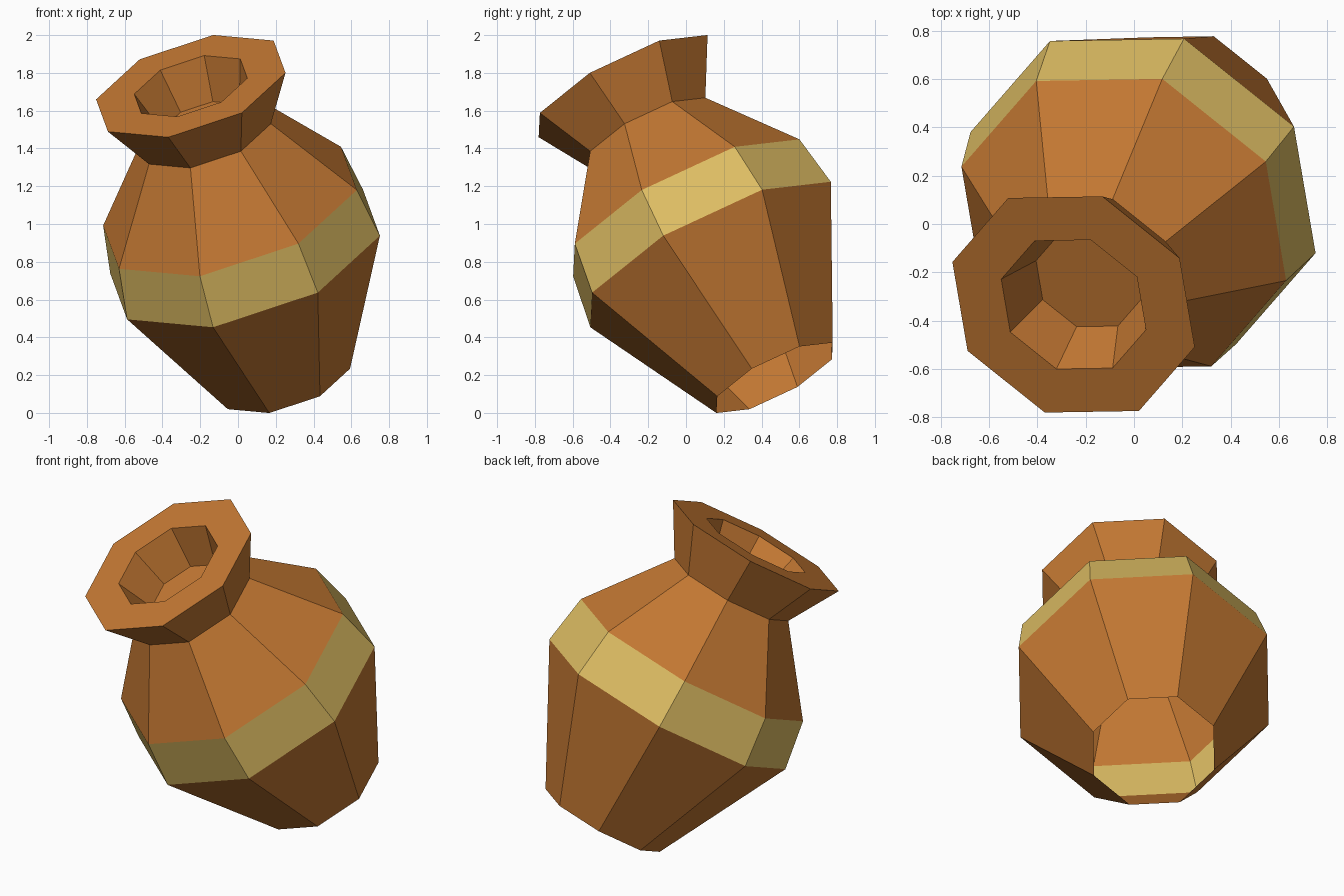
import bpy, bmesh, math
from mathutils import Vector

if "Cube" in bpy.data.objects:
    bpy.data.objects.remove(bpy.data.objects["Cube"])


def mat(name, col):
    m = bpy.data.materials.new(name)
    m.diffuse_color = (*col, 1)
    m.use_nodes = True
    m.node_tree.nodes["Principled BSDF"].inputs["Base Color"].default_value = m.diffuse_color
    return m


SIDES = 8
# Tilted frame of the pot: axis direction and two cross directions
mouth = Vector((-0.25, -0.333, 1.73))
axis = Vector((-0.275, -0.443, 0.853)).normalized()
u = Vector((0.819, 0.359, 0.447))
u = (u - axis * u.dot(axis)).normalized()
v = axis.cross(u)

# (distance below the mouth, radius, material of the wall leading to next ring)
profile = [
    (1.81, 0.369, 0),    # open base
    (1.045, 0.763, 1),   # band bottom
    (0.755, 0.718, 0),   # band top
    (0.29, 0.368, 0),    # neck
    (0.0, 0.536, 0),     # rim outside
    (0.0, 0.32, 0),      # rim inside
    (0.235, 0.235, 0),   # cup floor
]

bm = bmesh.new()
rings = []
for t, r, _ in profile:
    ring = []
    for i in range(SIDES):
        a = 2 * math.pi * i / SIDES
        ring.append(bm.verts.new(mouth - axis * t + (u * math.cos(a) + v * math.sin(a)) * r))
    rings.append(ring)

# Walls, with the painted band chosen by ring
for k in range(len(rings) - 1):
    lo, hi = rings[k], rings[k + 1]
    for i in range(SIDES):
        j = (i + 1) % SIDES
        f = bm.faces.new((lo[i], lo[j], hi[j], hi[i]))
        f.material_index = profile[k][2]
# Shallow floor inside the mouth; the base stays open
bm.faces.new(rings[-1])

me = bpy.data.meshes.new("pot")
bm.to_mesh(me)
bm.free()
me.materials.append(mat("clay_orange", (0.54, 0.185, 0.032)))
me.materials.append(mat("band_yellow", (0.73, 0.51, 0.125)))
pot = bpy.data.objects.new("pot", me)
bpy.context.collection.objects.link(pot)
